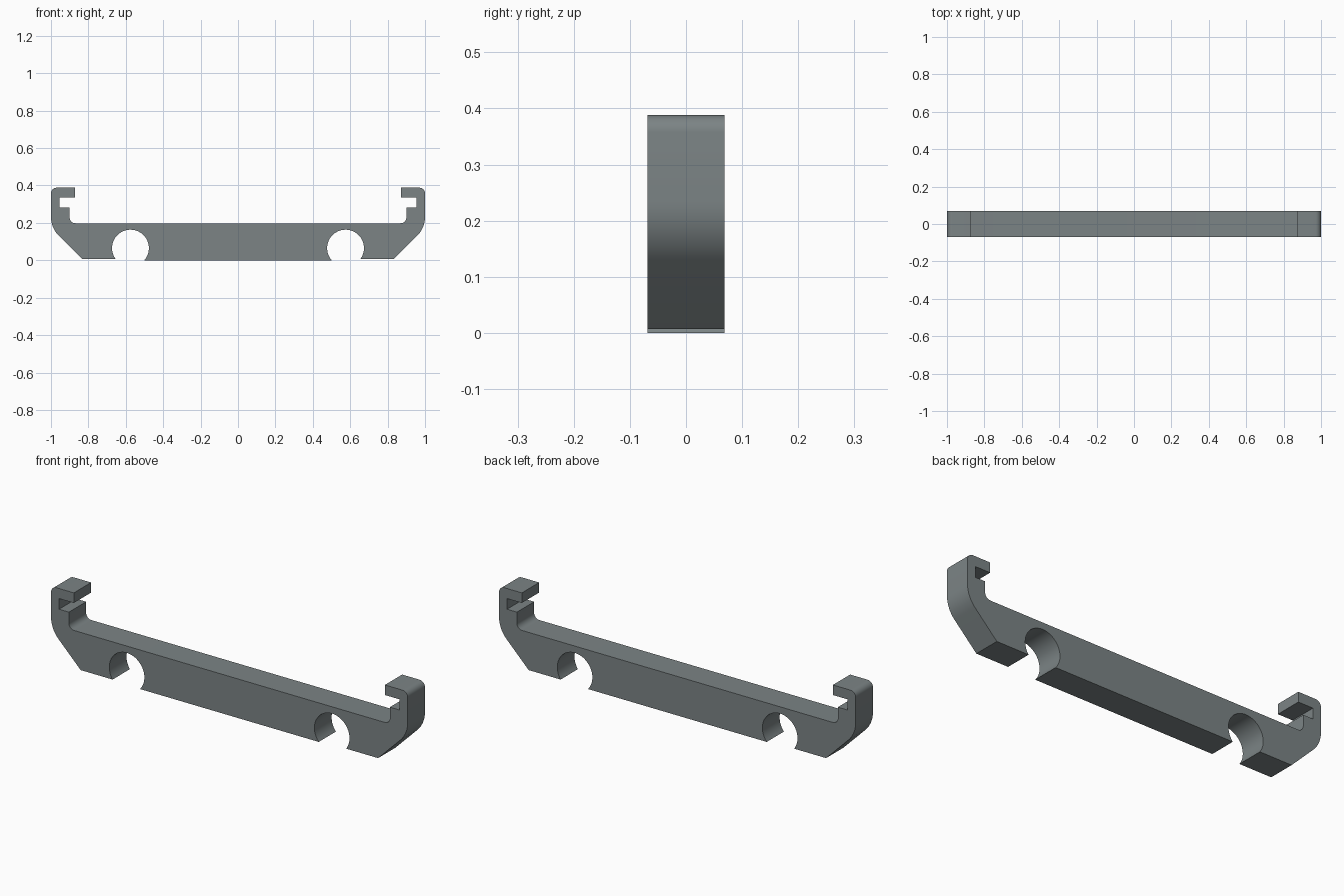
import bpy, bmesh, math

if "Cube" in bpy.data.objects:
    bpy.data.objects.remove(bpy.data.objects["Cube"])

HALF_DEPTH = 0.069


def arc(cx, cz, r, a0, a1, n):
    """Points on an arc, angles in degrees."""
    return [(cx + r * math.cos(math.radians(a0 + (a1 - a0) * i / n)),
             cz + r * math.sin(math.radians(a0 + (a1 - a0) * i / n)))
            for i in range(n + 1)]


# Right half of the outline, from bottom centre round to top centre
FOOT, CX, CZ, R = 0.007, 0.575, 0.065, 0.0985
a_in = 180 + math.degrees(math.asin(CZ / R))
a_out = -math.degrees(math.asin((CZ - FOOT) / R))
half = arc(CX, CZ, R, a_in, a_out, 40)               # round cable notch
half += [(0.834, FOOT)]                              # raised outer foot
half += arc(0.855, 0.233, 0.145, -45, 0, 12)         # chamfer into outer wall
half += arc(0.97, 0.358, 0.03, 0, 90, 8)             # rounded top corner
half += [(0.872, 0.388), (0.872, 0.337),             # hook lip
         (0.955, 0.337), (0.955, 0.283),             # slot
         (0.90, 0.283)]                              # ledge
half += arc(0.87, 0.228, 0.03, 0, -90, 8)            # inner fillet
outline = half + [(-x, z) for x, z in reversed(half)]

# Extrude the outline through the depth
bm = bmesh.new()
face = bm.faces.new([bm.verts.new((x, -HALF_DEPTH, z)) for x, z in outline])
ext = bmesh.ops.extrude_face_region(bm, geom=[face])
moved = [g for g in ext["geom"] if isinstance(g, bmesh.types.BMVert)]
bmesh.ops.translate(bm, verts=moved, vec=(0, 2 * HALF_DEPTH, 0))
bmesh.ops.recalc_face_normals(bm, faces=bm.faces)
mesh = bpy.data.meshes.new("clip_bracket")
bm.to_mesh(mesh)
bm.free()

bracket = bpy.data.objects.new("clip_bracket", mesh)
bpy.context.collection.objects.link(bracket)

grey = bpy.data.materials.new("slate grey")
grey.diffuse_color = (0.2, 0.23, 0.235, 1)
grey.use_nodes = True
grey.node_tree.nodes["Principled BSDF"].inputs["Base Color"].default_value = grey.diffuse_color
mesh.materials.append(grey)

bpy.context.view_layer.objects.active = bracket
bracket.select_set(True)
bpy.ops.object.shade_smooth_by_angle(angle=math.radians(30))
